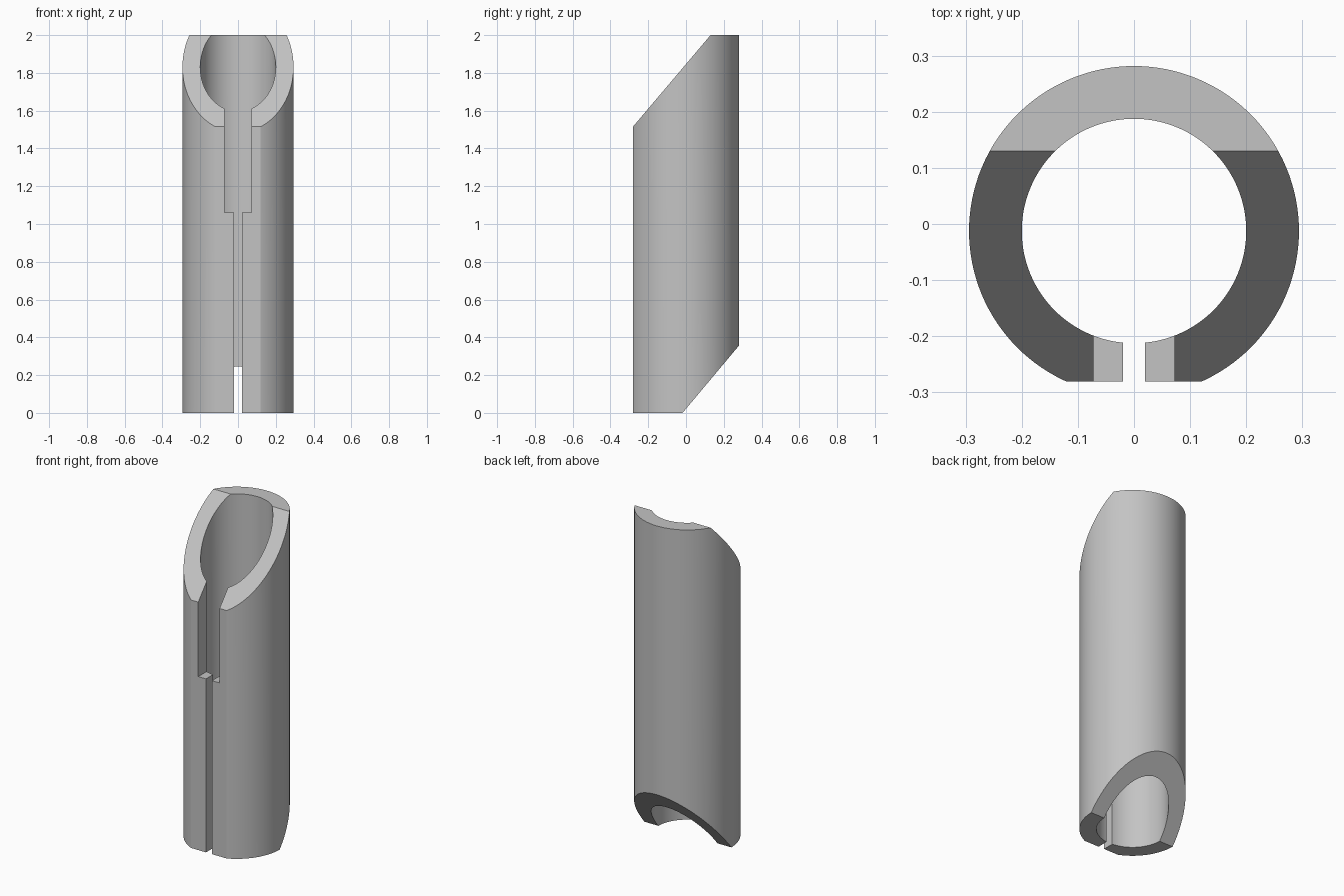
import bpy, bmesh, math

if "Cube" in bpy.data.objects:
    bpy.data.objects.remove(bpy.data.objects["Cube"], do_unlink=True)

AXIS_Y = -0.0125
OUTER, INNER = 0.294, 0.2
FRONT = -0.281
SEGMENTS = 128

grey = bpy.data.materials.new("light grey")
grey.use_nodes = True
colour = (0.55, 0.55, 0.55, 1)
grey.diffuse_color = colour
grey.node_tree.nodes["Principled BSDF"].inputs["Base Color"].default_value = colour


def add_object(name, bm):
    bmesh.ops.recalc_face_normals(bm, faces=bm.faces)
    mesh = bpy.data.meshes.new(name)
    bm.to_mesh(mesh)
    bm.free()
    obj = bpy.data.objects.new(name, mesh)
    bpy.context.collection.objects.link(obj)
    mesh.materials.append(grey)
    return obj


def tube(name, height):
    """Hollow round tube standing on the ground."""
    bm = bmesh.new()
    rings = []
    for radius, z in ((OUTER, 0), (OUTER, height), (INNER, height), (INNER, 0)):
        rings.append([bm.verts.new((radius * math.sin(a), AXIS_Y + radius * math.cos(a), z))
                      for a in (math.tau * i / SEGMENTS for i in range(SEGMENTS))])
    for r in range(4):
        a, b = rings[r], rings[(r + 1) % 4]
        for i in range(SEGMENTS):
            j = (i + 1) % SEGMENTS
            bm.faces.new((a[i], a[j], b[j], b[i]))
    return add_object(name, bm)


def cut(target, name, half_width, outline):
    """Cut away a prism whose (y, z) outline is extruded across x."""
    bm = bmesh.new()
    face = bm.faces.new([bm.verts.new((-half_width, y, z)) for y, z in outline])
    new = bmesh.ops.extrude_face_region(bm, geom=[face])["geom"]
    bmesh.ops.translate(bm, vec=(2 * half_width, 0, 0),
                        verts=[v for v in new if isinstance(v, bmesh.types.BMVert)])
    cutter = add_object(name, bm)
    cutter.hide_render = True
    mod = target.modifiers.new(name, "BOOLEAN")
    mod.operation, mod.solver, mod.object = "DIFFERENCE", "EXACT", cutter
    bpy.context.view_layer.objects.active = target
    bpy.ops.object.modifier_apply(modifier=name)
    bpy.data.objects.remove(cutter, do_unlink=True)


sleeve = tube("slotted_sleeve", 2)

# Flat strip down the front
cut(sleeve, "front_flat", 1, [(-1, -1), (FRONT, -1), (FRONT, 3), (-1, 3)])
# Slanted top and bottom ends
slope = 1.18
cut(sleeve, "top_slant", 1, [(-1, 2 - 1.13 * slope), (0.53, 2 + 0.4 * slope), (-1, 3)])
cut(sleeve, "bottom_slant", 1, [(AXIS_Y - 0.5, -0.5 * slope), (AXIS_Y + 1, 1.2), (1, -1)])
# Narrow full-length slot, wider in the upper half
cut(sleeve, "narrow_slot", 0.02, [(-1, -1), (0, -1), (0, 3), (-1, 3)])
cut(sleeve, "wide_slot", 0.072, [(-1, 1.06), (0, 1.06), (0, 3), (-1, 3)])

# Smooth curved walls with crisp edges
bpy.ops.object.select_all(action="DESELECT")
sleeve.select_set(True)
bpy.context.view_layer.objects.active = sleeve
bpy.ops.object.shade_smooth_by_angle(angle=math.radians(20))
